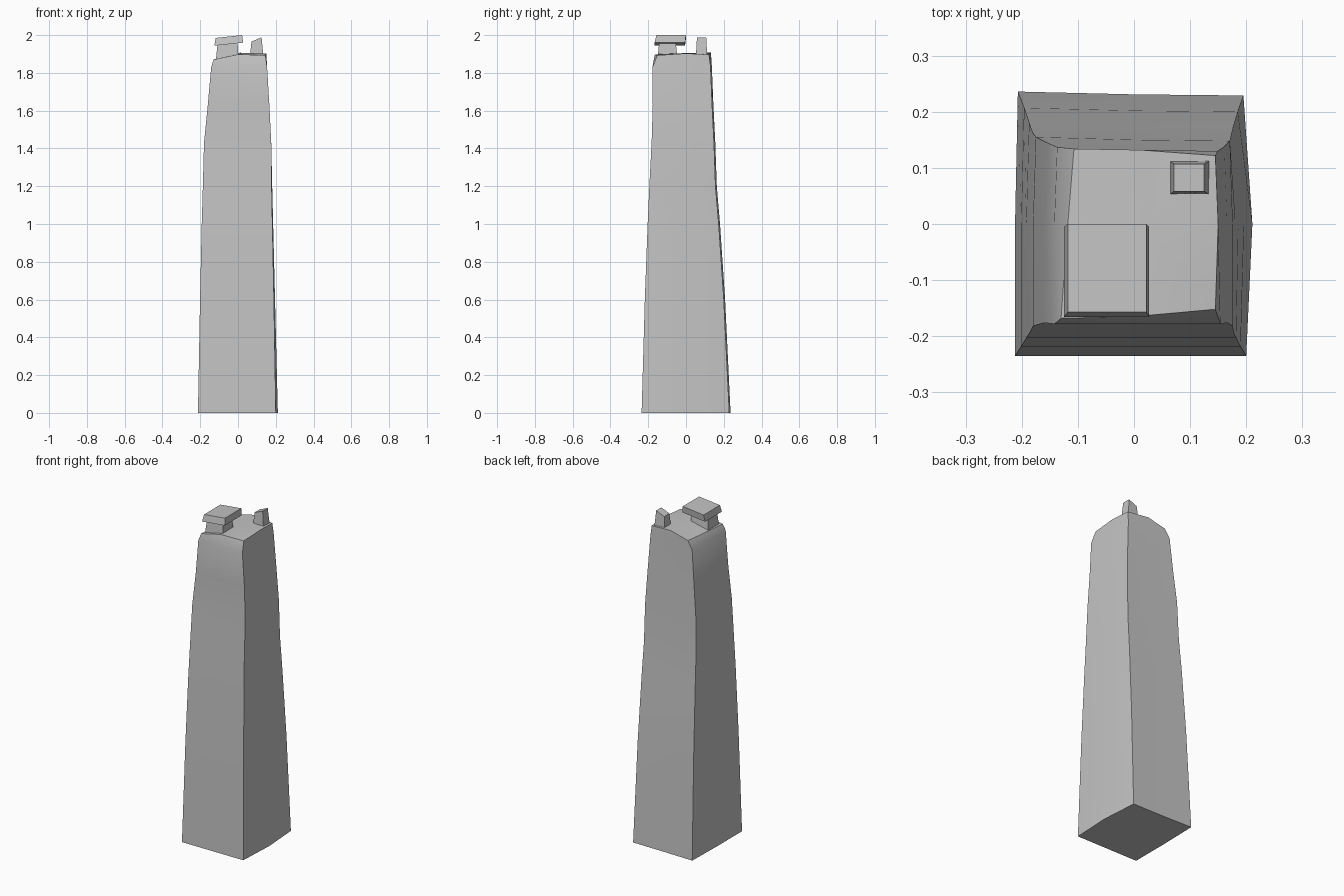
import bpy, bmesh

if "Cube" in bpy.data.objects:
    bpy.data.objects.remove(bpy.data.objects["Cube"])

stone = bpy.data.materials.new("light grey")
stone.diffuse_color = (0.55, 0.55, 0.55, 1)
stone.use_nodes = True
stone.node_tree.nodes["Principled BSDF"].inputs["Base Color"].default_value = stone.diffuse_color


def make_object(name, rings, center=None, smooth=False):
    """Loft rings of points; the top is a fan when a center point is given."""
    bm = bmesh.new()
    loops = [[bm.verts.new(p) for p in r] for r in rings]
    n = len(loops[0])
    for a, b in zip(loops, loops[1:]):
        for i in range(n):
            j = (i + 1) % n
            bm.faces.new((a[i], a[j], b[j], b[i]))
    bm.faces.new(loops[0][::-1])
    if center:
        c = bm.verts.new(center)
        for i in range(n):
            bm.faces.new((loops[-1][i], loops[-1][(i + 1) % n], c))
    else:
        bm.faces.new(loops[-1])
    bmesh.ops.recalc_face_normals(bm, faces=bm.faces)
    me = bpy.data.meshes.new(name)
    bm.to_mesh(me)
    bm.free()
    me.materials.append(stone)
    ob = bpy.data.objects.new(name, me)
    bpy.context.collection.objects.link(ob)
    if smooth:
        bpy.context.view_layer.objects.active = ob
        ob.select_set(True)
        bpy.ops.object.shade_smooth_by_angle(angle=0.52)
        ob.select_set(False)
    return ob


def body_ring(z, x0, x1, y0, y1, bulge):
    """Eight points, corners and edge middles, with the right side bulged."""
    return [(x0, y0, z), (0, y0, z), (x1, y0, z), (x1 + bulge, 0, z),
            (x1 - 0.005, y1 - 0.004, z), (0, y1 - 0.002, z),
            (x0 + 0.005, y1 + 0.003, z), (x0, 0, z)]


def block_ring(x0, x1, y0, y1, zl, zr):
    """Four points, with separate left and right heights."""
    return [(x0, y0, zl), (x1, y0, zr), (x1, y1, zr), (x0, y1, zl)]


# tapering, weathered tower body
sections = [(0, -0.212, 0.20, -0.235, 0.233, 0.011),
            (0.6, -0.201, 0.19, -0.218, 0.204, 0.006),
            (1.0, -0.192, 0.182, -0.203, 0.177, 0.004),
            (1.2, -0.186, 0.178, -0.194, 0.160, 0.003),
            (1.43, -0.180, 0.176, -0.182, 0.152, 0.0),
            (1.63, -0.160, 0.166, -0.176, 0.142, 0.0),
            (1.83, -0.142, 0.154, -0.178, 0.134, 0.0)]
rings = [body_ring(*s) for s in sections]
# uneven roof rim
rings.append([(-0.13, -0.168, 1.87), (0, -0.165, 1.898), (0.145, -0.152, 1.893),
              (0.15, 0, 1.903), (0.145, 0.122, 1.897), (0.01, 0.132, 1.907),
              (-0.107, 0.134, 1.878), (-0.118, 0, 1.874)])
make_object("tower_body", rings, center=(0.02, 0, 1.905), smooth=True)

# large chimney: neck and tilted slab cap
make_object("chimney_neck", [block_ring(-0.118, 0.003, -0.15, -0.045, 1.86, 1.88),
                             block_ring(-0.108, -0.003, -0.142, -0.055, 1.955, 1.965)])
make_object("chimney_cap", [block_ring(-0.125, 0.027, -0.166, -0.005, 1.944, 1.960),
                            block_ring(-0.118, 0.022, -0.157, 0.0, 1.985, 2.0)])

# small tapered corner post with a sloping top
make_object("corner_post", [block_ring(0.063, 0.135, 0.052, 0.113, 1.88, 1.88),
                            block_ring(0.071, 0.125, 0.058, 0.107, 1.966, 1.988)])
